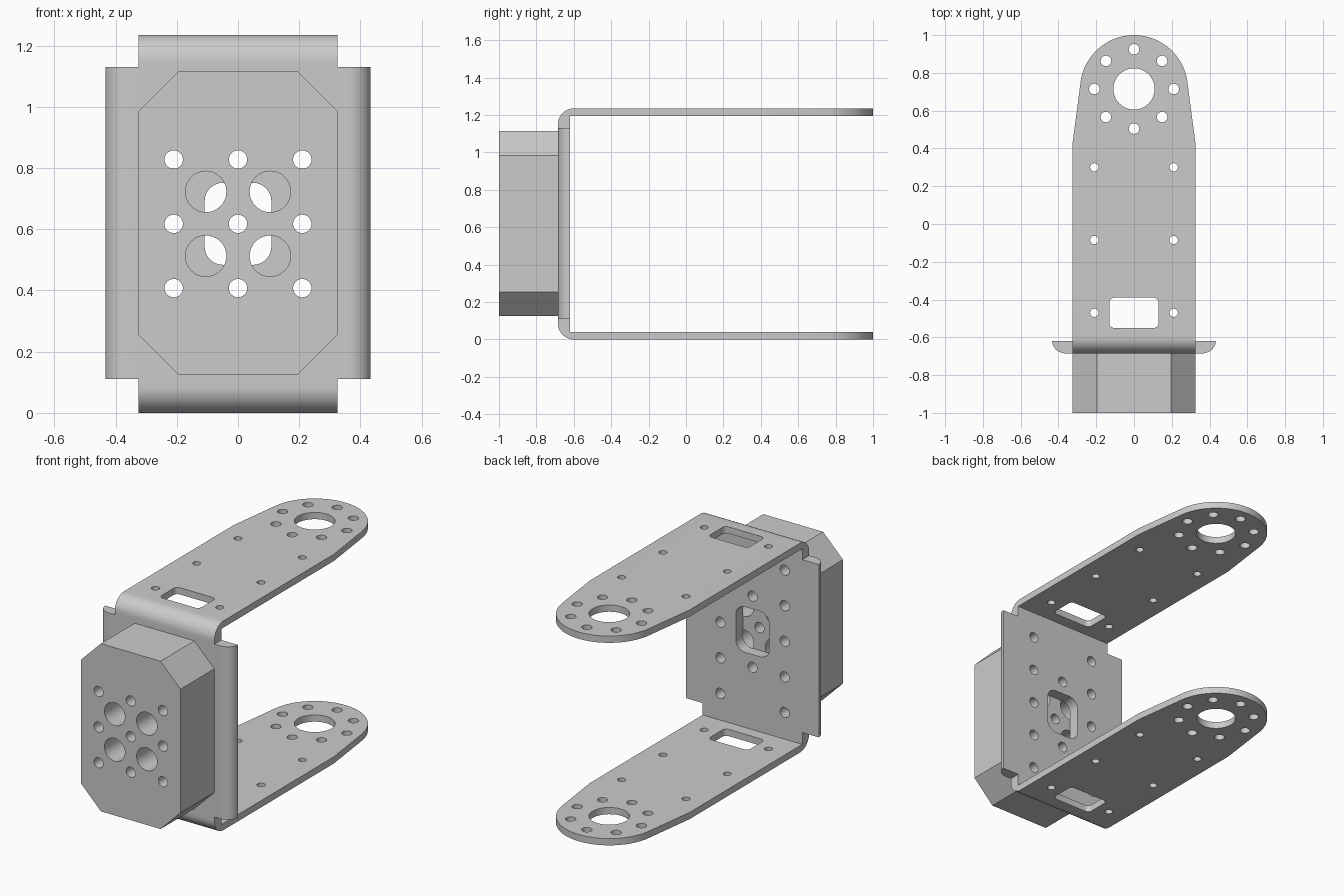
import bpy, bmesh
from math import cos, sin, pi, radians

if "Cube" in bpy.data.objects:
    bpy.data.objects.remove(bpy.data.objects["Cube"])

H = 1.235            # total height
ZC = H / 2           # mid height
W = 0.325            # half width of arms and block
INNER, OUTER = -0.62, -0.685   # back and front of the upright plate
Z0, Z1 = 0.11, H - 0.105       # side flange extents


def arc(cx, cy, rx, ry, a0, a1, n=12):
    return [(cx + rx * cos(radians(a0 + (a1 - a0) * i / n)),
             cy + ry * sin(radians(a0 + (a1 - a0) * i / n))) for i in range(n + 1)]


def circle(cx, cy, r, n=32):
    return arc(cx, cy, r, r, 0, 360, n)[:-1]


def round_rect(cx, cy, hx, hy, r):
    pts = []
    for sx, sy, a in ((1, 1, 0), (-1, 1, 90), (-1, -1, 180), (1, -1, 270)):
        pts += arc(cx + sx * (hx - r), cy + sy * (hy - r), r, r, a, a + 90, 8)
    return pts


def prism(bm, loops, lo, hi, axis, seams=()):
    """Fill loops (outline then holes), extrude lo..hi along axis, open the seam ends."""
    cu = bpy.data.curves.new("profile", 'CURVE')
    cu.dimensions = '2D'
    cu.fill_mode = 'BOTH'
    cu.extrude = (hi - lo) / 2
    for pts in loops:
        s = cu.splines.new('POLY')
        s.points.add(len(pts) - 1)
        for p, (u, v) in zip(s.points, pts):
            p.co = (u, v, 0, 1)
        s.use_cyclic_u = True
    ob = bpy.data.objects.new("profile", cu)
    bpy.context.collection.objects.link(ob)
    dg = bpy.context.evaluated_depsgraph_get()
    me = bpy.data.meshes.new_from_object(ob.evaluated_get(dg))
    mid = (lo + hi) / 2
    part = bmesh.new()
    part.from_mesh(me)
    for v in part.verts:
        a, b, w = v.co.x, v.co.y, v.co.z + mid
        v.co = {'z': (a, b, w), 'y': (a, w, b), 'x': (w, a, b)}[axis]
    dead = [f for f in part.faces
            if any(all(abs(v.co[i] - val) < 1e-4 for v in f.verts) for i, val in seams)]
    bmesh.ops.delete(part, geom=dead, context='FACES')
    part.to_mesh(me)
    part.free()
    bm.from_mesh(me)
    bpy.data.objects.remove(ob)
    bpy.data.curves.remove(cu)
    bpy.data.meshes.remove(me)


def finish(bm, name):
    bmesh.ops.remove_doubles(bm, verts=bm.verts[:], dist=1e-4)
    bmesh.ops.recalc_face_normals(bm, faces=bm.faces[:])
    me = bpy.data.meshes.new(name)
    bm.to_mesh(me)
    bm.free()
    ob = bpy.data.objects.new(name, me)
    bpy.context.collection.objects.link(ob)
    bpy.ops.object.select_all(action='DESELECT')
    ob.select_set(True)
    bpy.context.view_layer.objects.active = ob
    bpy.ops.object.shade_smooth_by_angle(angle=radians(30))
    return ob


bracket = bmesh.new()

# Two arms with tapered round ends, bearing hole, screw ring and cable slot
arm = [[(-W, -0.60), (W, -0.60), (W, 0.43)]
       + arc(0, 0.715, 0.285, 0.285, 7.5, 172.5, 40) + [(-W, 0.43)]]
arm.append(circle(0, 0.715, 0.109, 48))
arm += [circle(0.21 * cos(k * pi / 4), 0.715 + 0.21 * sin(k * pi / 4), 0.028) for k in range(8)]
arm += [circle(x, y, 0.022) for x in (-0.21, 0.21) for y in (-0.47, -0.085, 0.30)]
arm.append(round_rect(0, -0.47, 0.13, 0.08, 0.025))
for lo in (0, H - 0.04):
    prism(bracket, arm, lo, lo + 0.04, 'z', [(1, -0.60)])

# Rounded bends joining arms to the upright plate
bend = [(INNER, Z1), (OUTER, Z1)] + arc(-0.60, H - 0.085, 0.085, 0.085, 180, 90) \
    + [(-0.60, H - 0.04), (INNER, H - 0.04)]
prism(bracket, [bend], -W, W, 'x', [(1, -0.60), (2, Z1)])
low_bend = [(y, (H - z) if z > Z1 else Z0) for y, z in bend]
prism(bracket, [low_bend], -W, W, 'x', [(1, -0.60), (2, Z0)])

# Upright plate with window and screw holes
plate = [[(-W, Z0), (W, Z0), (W, Z1), (-W, Z1)], round_rect(0, ZC, 0.109, 0.134, 0.06)]
plate += [circle(x, ZC + 0.21 * k, 0.03) for x in (-0.21, 0.21) for k in range(-2, 3)]
plate += [circle(0, ZC + s * 0.21, 0.03) for s in (-1, 1)]
prism(bracket, plate, OUTER, INNER, 'y', [(0, -W), (0, W), (2, Z0), (2, Z1)])

# Side flanges with rounded front edges
for s in (-1, 1):
    flange = [(W, OUTER)] + arc(0.36, INNER, 0.073, 0.065, -90, 0) + [(W, INNER)]
    prism(bracket, [[(s * x, y) for x, y in flange]], Z0, Z1, 'z', [(0, s * W)])
finish(bracket, "u_bracket")

# Chamfered mounting block on the front
block = bmesh.new()
c, hz = 0.13, 0.495
outline = [(W - c, -hz), (W, c - hz), (W, hz - c), (W - c, hz),
           (c - W, hz), (-W, hz - c), (-W, c - hz), (c - W, -hz)]
loops = [[(x, z + ZC + 0.002) for x, z in outline]]
loops += [circle(0.21 * i, ZC + 0.21 * k, 0.03) for i in (-1, 0, 1) for k in (-1, 0, 1)]
loops += [circle(0.105 * i, ZC + 0.105 * k, 0.067, 40) for i in (-1, 1) for k in (-1, 1)]
prism(block, loops, -1.0, OUTER, 'y')
finish(block, "mounting_block")
